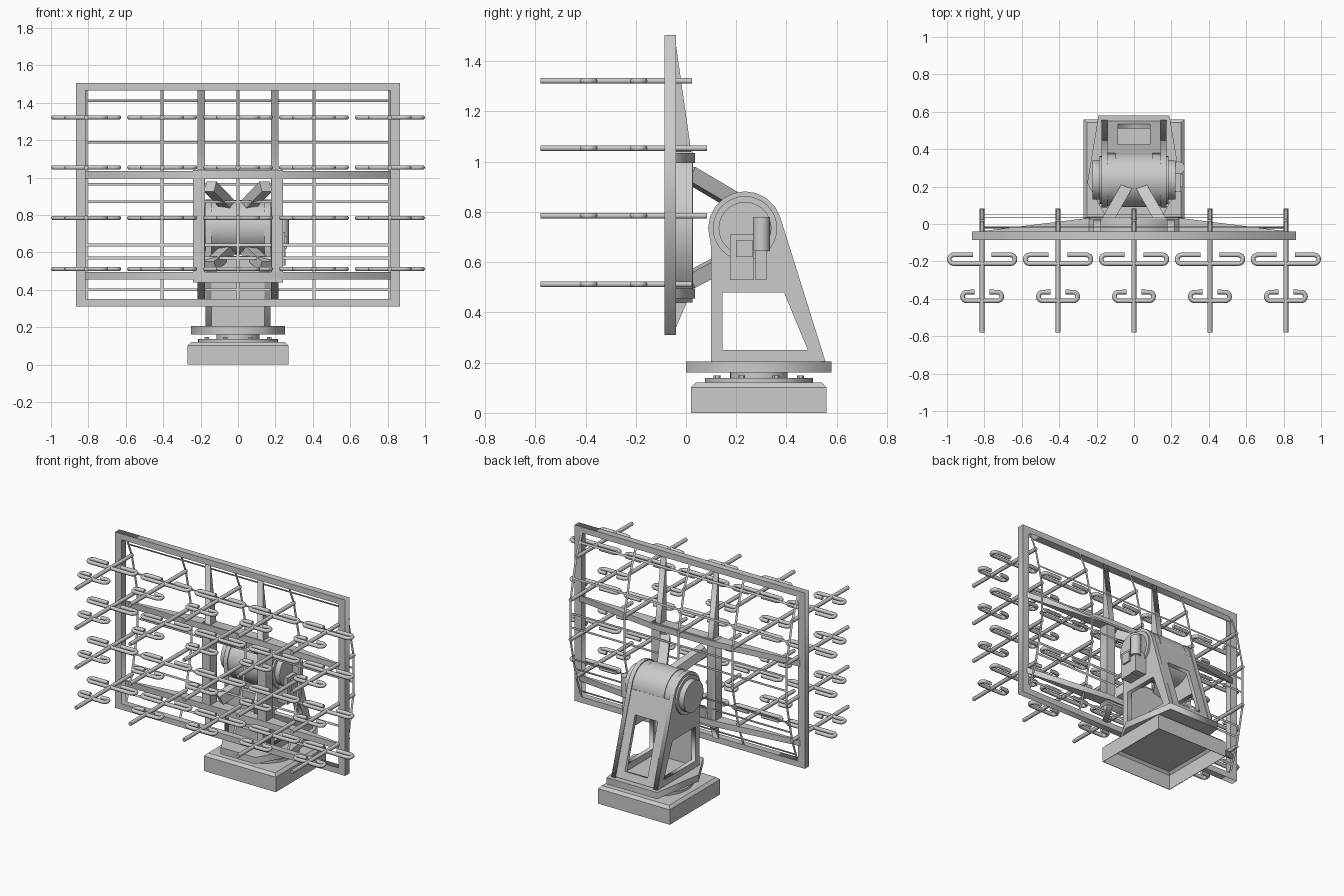
import bpy, bmesh, math
from mathutils import Vector, Matrix

if "Cube" in bpy.data.objects:
    bpy.data.objects.remove(bpy.data.objects["Cube"])

COL = bpy.context.scene.collection


def add(name, data, mat=None):
    ob = bpy.data.objects.new(name, data)
    COL.objects.link(ob)
    if mat:
        ob.matrix_world = mat
    return ob


def box(name, x, y, z):
    bm = bmesh.new()
    bmesh.ops.create_cube(bm, size=1)
    for v in bm.verts:
        v.co = [(a + b) / 2 + c * (b - a) for (a, b), c in zip((x, y, z), v.co)]
    me = bpy.data.meshes.new(name)
    bm.to_mesh(me)
    bm.free()
    return add(name, me)


def baked(name, cu, mat=None):
    """Turn a curve into a mesh object."""
    tmp = add(name + "_curve", cu)
    me = bpy.data.meshes.new_from_object(
        tmp.evaluated_get(bpy.context.evaluated_depsgraph_get()))
    bpy.data.objects.remove(tmp)
    me.name = name
    return add(name, me, mat)


def spline(cu, pts, cyclic=False):
    s = cu.splines.new('POLY')
    s.points.add(len(pts) - 1)
    for p, c in zip(s.points, pts):
        p.co = (*c, 0, 1) if len(c) == 2 else (*c, 1)
    s.use_cyclic_u = cyclic


def plate(name, loops, thick, origin, ax, ay):
    """Flat outline with optional holes, centred on origin in the ax/ay plane."""
    cu = bpy.data.curves.new(name, 'CURVE')
    cu.dimensions, cu.fill_mode, cu.extrude = '2D', 'BOTH', thick / 2
    for lp in loops:
        spline(cu, lp, True)
    ax, ay = Vector(ax).normalized(), Vector(ay).normalized()
    m = Matrix((ax, ay, ax.cross(ay))).transposed().to_4x4()
    m.translation = origin
    return baked(name, cu, m)


def tube(name, pts, r, res=1):
    cu = bpy.data.curves.new(name, 'CURVE')
    cu.dimensions, cu.bevel_depth, cu.bevel_resolution = '3D', r, res
    cu.use_fill_caps = True
    spline(cu, pts)
    return baked(name, cu)


def ribbon(name, pts, half):
    """Flat strip along pts, half is the half-width vector."""
    h = Vector(half)
    vs = [Vector(p) + s * h for p in pts for s in (-1, 1)]
    fs = [(2 * i, 2 * i + 1, 2 * i + 3, 2 * i + 2) for i in range(len(pts) - 1)]
    me = bpy.data.meshes.new(name)
    me.from_pydata(vs, [], fs)
    return add(name, me)


def cyl(name, r, a, b, seg=32, roll=0, smooth=True):
    a, b = Vector(a), Vector(b)
    bm = bmesh.new()
    bmesh.ops.create_cone(bm, cap_ends=True, segments=seg, radius1=r, radius2=r,
                          depth=(b - a).length, matrix=Matrix.Rotation(roll, 4, 'Z'))
    me = bpy.data.meshes.new(name)
    bm.to_mesh(me)
    bm.free()
    m = (b - a).to_track_quat('Z', 'Y').to_matrix().to_4x4()
    m.translation = (a + b) / 2
    ob = add(name, me, m)
    if smooth:
        bpy.context.view_layer.objects.active = ob
        ob.select_set(True)
        bpy.ops.object.shade_smooth_by_angle(angle=math.radians(35))
        ob.select_set(False)
    return ob


def rect(x0, x1, y0, y1):
    return [(x0, y0), (x1, y0), (x1, y1), (x0, y1)]


X, Y, Z = (1, 0, 0), (0, 1, 0), (0, 0, 1)

# hollow base with chamfered top edge
base = box("base", (-.27, .27), (.02, .56), (0, .12))
bm = bmesh.new()
bm.from_mesh(base.data)
bmesh.ops.delete(bm, geom=[f for f in bm.faces if f.normal.z < -.5], context='FACES_ONLY')
top = [e for e in bm.edges if all(v.co.z > .1 for v in e.verts)]
bmesh.ops.bevel(bm, geom=top, offset=.018, segments=1, affect='EDGES')
bm.to_mesh(base.data)
bm.free()
sol = base.modifiers.new("wall", 'SOLIDIFY')
sol.thickness, sol.offset = .005, -1

# bolted bearing ring and turntable
cyl("bearing_ring", .215, (0, .29, .12), (0, .29, .138))
cyl("turntable", .115, (0, .29, .138), (0, .29, .162))
for i in range(8):
    a = math.tau * (i + .5) / 8
    p = (.18 * math.cos(a), .29 + .18 * math.sin(a))
    cyl("ring_bolt", .014, (*p, .137), (*p, .149), 6, smooth=False)
plate("rotating_plate", [[(-.13, 0), (.13, 0), (.25, .22), (.19, .58), (-.19, .58), (-.25, .22)]],
      .045, (0, 0, .183), X, Y)

# pedestal: two side cheeks, front wall, sloped back wall with window
cheek = [(.10, .205), (.555, .205)] + [
    (.235 + .147 * math.cos(math.radians(a)), .735 + .147 * math.sin(math.radians(a)))
    for a in range(18, 181, 18)] + [(.10, .66)]
hole = [(.145, .25), (.145, .48), (.39, .48), (.485, .25)]
for s in (-1, 1):
    plate("side_cheek", [cheek, hole], .03, (.158 * s, 0, 0), Y, Z)
box("front_wall", (-.145, .145), (.102, .13), (.205, .58))
plate("back_wall", [rect(-.145, .145, 0, .56), rect(-.085, .085, .05, .41)],
      .025, (0, .538, .207), X, (0, -.184, .58))

# tilt drum with collars and end caps
C = (.235, .735)
cyl("tilt_drum", .145, (-.1, *C), (.1, *C), 48)
for s in (-1, 1):
    cyl("drum_rim", .14, (.1 * s, *C), (.143 * s, *C), 48)
    cyl("cheek_flange", .128, (.17 * s, *C), (.185 * s, *C))
    cyl("end_cap", .105, (.185 * s, *C), (.222 * s, *C))

# tilt motor and gearbox on the right cheek
box("gearbox", (.17, .25), (.175, .27), (.53, .71))
box("gearbox_cover", (.25, .262), (.2, .265), (.62, .688))
box("motor_bracket", (.17, .255), (.275, .32), (.53, .71))
cyl("motor", .034, (.238, .3, .645), (.238, .3, .78), 16)

# square arms from the drum to the corners of the panel
for s in (-1, 1):
    for z0, z1 in ((.952, .84), (.525, .625)):
        cyl("support_arm", .043, (.148 * s, .01, z0), (.04 * s, .2, z1), 4,
            math.pi / 4, smooth=False)

# main rectangular frame
plate("panel_frame", [rect(-.865, .865, .31, 1.505), rect(-.815, .815, .35, 1.465)],
      .045, (0, -.0625, 0), X, Z)
# central square frame
plate("center_frame", [rect(-.24, .24, .44, 1.04), rect(-.178, .178, .48, 1.0)],
      .07, (0, -.009, 0), X, Z)

# tapered uprights and cross beams
rib = [(-.042, .335), (.027, .495), (.027, .995), (-.042, 1.48)]
for s in (-1, 1):
    plate("upright_rib", [rib], .04, (.197 * s, 0, 0), Y, Z)
beam = [(-.83, -.046), (-.83, -.04), (-.22, .035), (.22, .035), (.83, -.04), (.83, -.046)]
for z in (.475, 1.015):
    plate("cross_beam", [beam], .04, (0, 0, z), X, Y)

# antenna positions, and the bow of the reflector through the boom ends
XS = [-.812, -.406, 0, .406, .812]
ROWS = [(.51, .02), (.783, .08), (1.052, .08), (1.32, .02)]
BOW = [(.335, -.045), *ROWS, (1.48, -.045)]


def bow_y(z):
    for (z0, y0), (z1, y1) in zip(BOW, BOW[1:]):
        if z0 <= z <= z1:
            return y0 + (y1 - y0) * (z - z0) / (z1 - z0)


# thin flat reflector strips, upright and level
for x in XS:
    ribbon("upright_strip", [(x, y, z) for z, y in BOW], (.008, 0, 0))
for z in (.40, .57, .64, .87, .965, 1.19, 1.41):
    y = bow_y(z)
    ribbon("level_strip", [(-.815, y, z), (.815, y, z)],
           (0, (bow_y(z + .007) - bow_y(z - .007)) / 2, .007))


def loop(name, w, y0, y1, gap):
    """Flattened loop element, open at the middle of its rear bar."""
    r, yc = (y1 - y0) / 2, (y0 + y1) / 2
    arc = [(w - r + r * math.cos(a), yc + r * math.sin(a), 0)
           for a in [math.pi / 2 - math.pi * i / 8 for i in range(9)]]
    right = [(gap, y1, 0)] + arc
    return tube(name, right + [(-x, y, z) for x, y, z in reversed(right)], .0125)


# antenna grid: boom plus large and small loop, shared meshes
for z, yb in ROWS:
    parts = [tube("antenna_boom", [(0, -.58, 0), (0, yb + .004, 0)], .013),
             loop("large_loop", .1755, -.212, -.165, .05),
             loop("small_loop", .105, -.411, -.364, .04)]
    for x in XS:
        for p in parts:
            add(p.name.split(".")[0], p.data, Matrix.Translation((x, 0, z + .002)))
    for p in parts:
        bpy.data.objects.remove(p)
